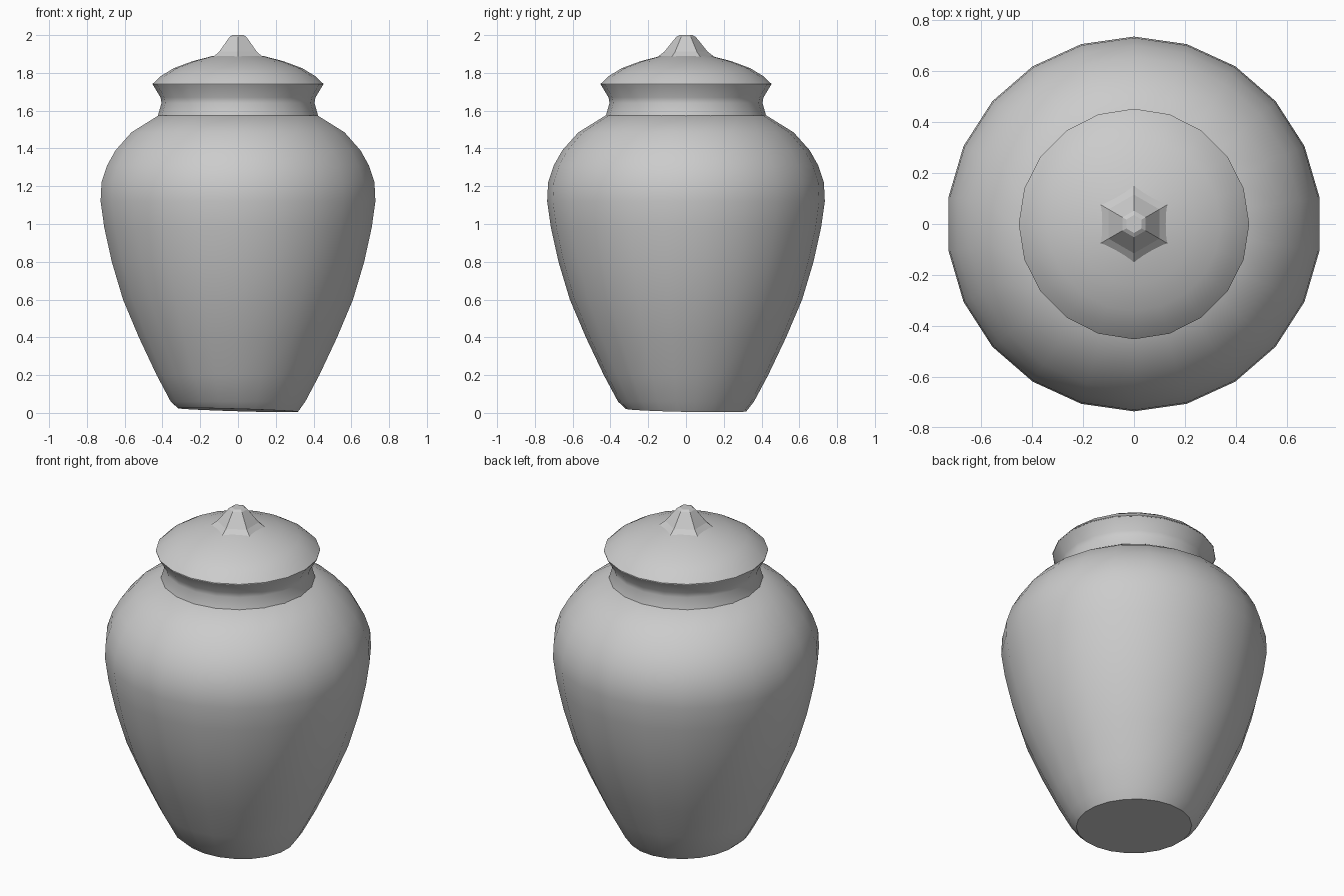
import bpy, bmesh, math

if "Cube" in bpy.data.objects:
    bpy.data.objects.remove(bpy.data.objects["Cube"])

glaze = bpy.data.materials.new("grey_glaze")
glaze.diffuse_color = (0.6, 0.6, 0.6, 1)
glaze.use_nodes = True
glaze.node_tree.nodes["Principled BSDF"].inputs["Base Color"].default_value = glaze.diffuse_color


def lathe(name, profile, sides, turn=0.0, angle=40, smooth=True):
    """Revolve (radius, height) points around z and cap both ends."""
    bm = bmesh.new()
    rings = []
    for r, z in profile:
        rings.append([bm.verts.new((r * math.cos(turn + math.tau * i / sides),
                                    r * math.sin(turn + math.tau * i / sides), z))
                      for i in range(sides)])
    for low, high in zip(rings, rings[1:]):
        for i in range(sides):
            j = (i + 1) % sides
            bm.faces.new((low[i], low[j], high[j], high[i]))
    bm.faces.new(rings[0][::-1])
    bm.faces.new(rings[-1])
    mesh = bpy.data.meshes.new(name)
    bm.to_mesh(mesh)
    bm.free()
    mesh.materials.append(glaze)
    obj = bpy.data.objects.new(name, mesh)
    bpy.context.collection.objects.link(obj)
    if smooth:
        bpy.ops.object.select_all(action='DESELECT')
        obj.select_set(True)
        bpy.context.view_layer.objects.active = obj
        bpy.ops.object.shade_smooth_by_angle(angle=math.radians(angle))
    return obj


# Jar body: narrow foot, high rounded shoulder
body = lathe("jar_body", [
    (0.32, 0.015), (0.36, 0.06), (0.435, 0.2), (0.53, 0.4), (0.615, 0.6),
    (0.675, 0.8), (0.715, 0.98), (0.735, 1.12), (0.73, 1.22), (0.70, 1.31),
    (0.655, 1.39), (0.57, 1.485), (0.425, 1.575)], 22, math.pi / 2)

# Foot dips slightly towards the right and back
for v in body.data.vertices:
    if v.co.z < 0.03:
        v.co.z += -0.03 * v.co.x - 0.02 * v.co.y

# Flared neck under the lid
lathe("neck", [(0.425, 1.57), (0.405, 1.64), (0.41, 1.67), (0.452, 1.74)],
      20, math.pi / 2)

# Domed lid with a sharp rim
lathe("lid", [(0.452, 1.738), (0.452, 1.742), (0.41, 1.782), (0.34, 1.825),
              (0.24, 1.862), (0.14, 1.888), (0.06, 1.90)], 20, math.pi / 2)

# Faceted knob
lathe("lid_knob", [(0.16, 1.878), (0.115, 1.912), (0.052, 1.99), (0.035, 2.0)],
      6, math.pi / 2, smooth=False)
